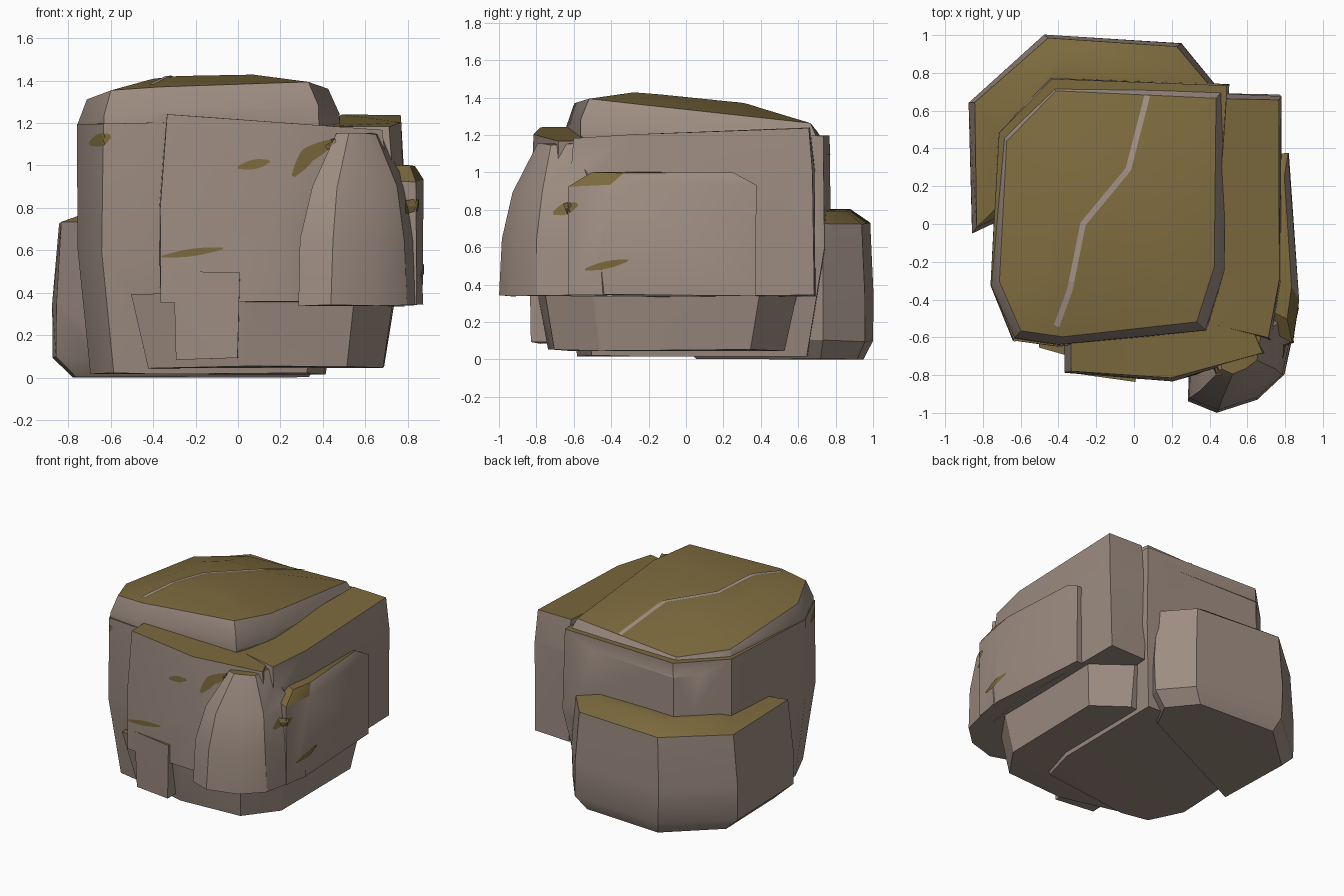
import bpy, bmesh, math, random
from mathutils import Vector
from mathutils.bvhtree import BVHTree

if "Cube" in bpy.data.objects:
    bpy.data.objects.remove(bpy.data.objects["Cube"])

random.seed(4)


def material(name, rgb):
    m = bpy.data.materials.new(name)
    m.diffuse_color = (*rgb, 1)
    m.use_nodes = True
    m.node_tree.nodes["Principled BSDF"].inputs["Base Color"].default_value = m.diffuse_color
    return m


STONE = material("warm grey stone", (0.34, 0.265, 0.222))
MOSS = material("olive moss", (0.20, 0.142, 0.047))


def chunk(name, outline, levels, tilt=(0, 0), tilt_from=1.15):
    """Convex rock chunk: a plan outline repeated at (height, scale) levels."""
    ring = [Vector(p) for p in outline]
    mid = sum(ring, Vector((0, 0))) / len(ring)
    bm = bmesh.new()
    for z, s in levels:
        for p in ring:
            q = mid + (p - mid) * s
            lift = q.dot(Vector(tilt)) if z > tilt_from else 0
            bm.verts.new([c + random.uniform(-.006, .006) for c in (q.x, q.y, z + lift)])
    res = bmesh.ops.convex_hull(bm, input=bm.verts[:])
    junk = {g for g in res["geom_interior"] + res["geom_unused"]
            if isinstance(g, bmesh.types.BMVert)}
    bmesh.ops.delete(bm, geom=list(junk), context='VERTS')
    bmesh.ops.recalc_face_normals(bm, faces=bm.faces[:])
    me = bpy.data.meshes.new(name)
    bm.to_mesh(me)
    bm.free()
    ob = bpy.data.objects.new(name, me)
    bpy.context.collection.objects.link(ob)
    return ob


# central mass; its plan is shared by the domed cap
plan = [(-.76, -.33), (-.72, .49), (-.44, .78), (.5, .74), (.49, -.25),
        (.39, -.57), (-.4, -.65), (-.64, -.62)]
boulder = chunk("boulder", plan, [(.02, .88), (.6, 1), (1.2, .99)])

parts = [
    chunk("cap", plan, [(1.1, .985), (1.2, .98), (1.32, .91), (1.4, .45)], (.05, -.11)),
    # upright slab on the front, with a narrower root
    chunk("front_slab", [(-.37, -.79), (.2, -.83), (.72, -.69), (.6, -.4), (-.37, -.45)],
          [(.36, 1), (.8, 1), (1.22, .94)], (-.08, 0)),
    chunk("front_root", [(-.3, -.79), (.01, -.84), (.01, -.5), (-.3, -.5)],
          [(.09, .95), (.5, 1)]),
    # rounded bulge at the front right
    chunk("front_bulge", [(.28, -.94), (.44, -1), (.65, -.93), (.8, -.8), (.87, -.45),
                          (.6, -.2), (.3, -.4)],
          [(.345, 1), (.65, .95), (.9, .77), (1.15, .36)]),
    # right shoulder, one step below the cap
    chunk("right_shoulder", [(.4, -.55), (.72, -.62), (.78, -.3), (.775, .68), (.48, .69)],
          [(.34, 1), (1, 1), (1.21, .96)], (0, .04)),
    # outer slab making the ledge on the right
    chunk("right_slab", [(.5, -.45), (.84, -.63), (.87, -.4), (.82, .38), (.5, .36)],
          [(.345, 1), (.93, 1), (1, .75)]),
    # low block wrapping the rear left corner
    chunk("rear_ledge", [(-.86, -.05), (-.88, .64), (-.47, 1), (.25, .96), (.43, .73), (.3, .5)],
          [(0, .85), (.1, 1), (.35, 1), (.73, .95), (.8, .68)]),
    # recessed foot under the overhang
    chunk("foot", [(-.5, -.65), (.02, -.8), (.55, -.76), (.74, -.5), (.74, .4), (.5, .6), (-.5, .5)],
          [(.05, .9), (.4, 1)]),
]

# fuse all chunks into one rock
bpy.context.view_layer.objects.active = boulder
boulder.select_set(True)
for p in parts:
    mod = boulder.modifiers.new("fuse", 'BOOLEAN')
    mod.operation, mod.solver, mod.object = 'UNION', 'EXACT', p
    bpy.ops.object.modifier_apply(modifier=mod.name)
for p in parts:
    bpy.data.objects.remove(p)

# moss on everything that faces up
me = boulder.data
me.materials.clear()
me.materials.append(STONE)
me.materials.append(MOSS)
low = min(v.co.z for v in me.vertices)
for v in me.vertices:
    v.co.z -= low
me.update()
for f in me.polygons:
    f.material_index = 1 if f.normal.z > 0.55 else 0
bpy.ops.object.shade_smooth_by_angle(angle=math.radians(33))

bm = bmesh.new()
bm.from_mesh(me)
surface = BVHTree.FromBMesh(bm)
bm.free()

# view frames: (across, up, outward)
X, Y, Z = Vector((1, 0, 0)), Vector((0, 1, 0)), Vector((0, 0, 1))
TOP, FRONT, RIGHT = (X, Y, Z), (X, Z, -Y), (Y, Z, X)


def patch(name, frame, path, width, mat, tapered=True):
    """Thin ribbon laid onto the rock along a path seen in one view."""
    a, b, n = frame
    line = []
    for p, q in zip(path, path[1:]):
        line += [Vector(p).lerp(Vector(q), i / 8) for i in range(8)]
    line.append(Vector(path[-1]))
    last = len(line) - 1
    b2 = bmesh.new()
    prev = None
    for i, p in enumerate(line):
        d = (line[min(i + 1, last)] - line[max(i - 1, 0)]).normalized()
        w = width * (.25 + .75 * math.sin(math.pi * i / last)) if tapered else width
        row = []
        for s in (-.5, 0, .5):
            hit = surface.ray_cast(a * (p.x - d.y * w * s) + b * (p.y + d.x * w * s) + n * 3, -n)
            if hit[0] is None:
                row = None
                break
            row.append(b2.verts.new(hit[0] + n * .006))
        if row and prev:
            for k in (0, 1):
                f = b2.faces.new((prev[k], row[k], row[k + 1], prev[k + 1]))
                f.normal_update()
                if f.normal.dot(n) < 0:
                    f.normal_flip()
        prev = row
    m = bpy.data.meshes.new(name)
    b2.to_mesh(m)
    b2.free()
    m.materials.append(mat)
    bpy.context.collection.objects.link(bpy.data.objects.new(name, m))


# bare streak across the top
patch("bare_streak", TOP, [(.07, .68), (-.03, .29), (-.27, 0), (-.34, -.35), (-.41, -.54)],
      .03, STONE, False)
# small moss patches on the walls
patch("front_moss_low", FRONT, [(-.36, .57), (-.07, .61)], .035, MOSS)
patch("front_moss_mid", FRONT, [(0, .99), (.15, 1.02)], .045, MOSS)
patch("front_moss_right", FRONT, [(.26, .95), (.33, 1.05), (.46, 1.12)], .07, MOSS)
patch("front_moss_left", FRONT, [(-.7, 1.1), (-.6, 1.14)], .06, MOSS)
patch("side_moss_front", RIGHT, [(-.71, .78), (-.58, .83)], .06, MOSS)
patch("side_moss_low", RIGHT, [(-.54, .48), (-.31, .53)], .04, MOSS)
